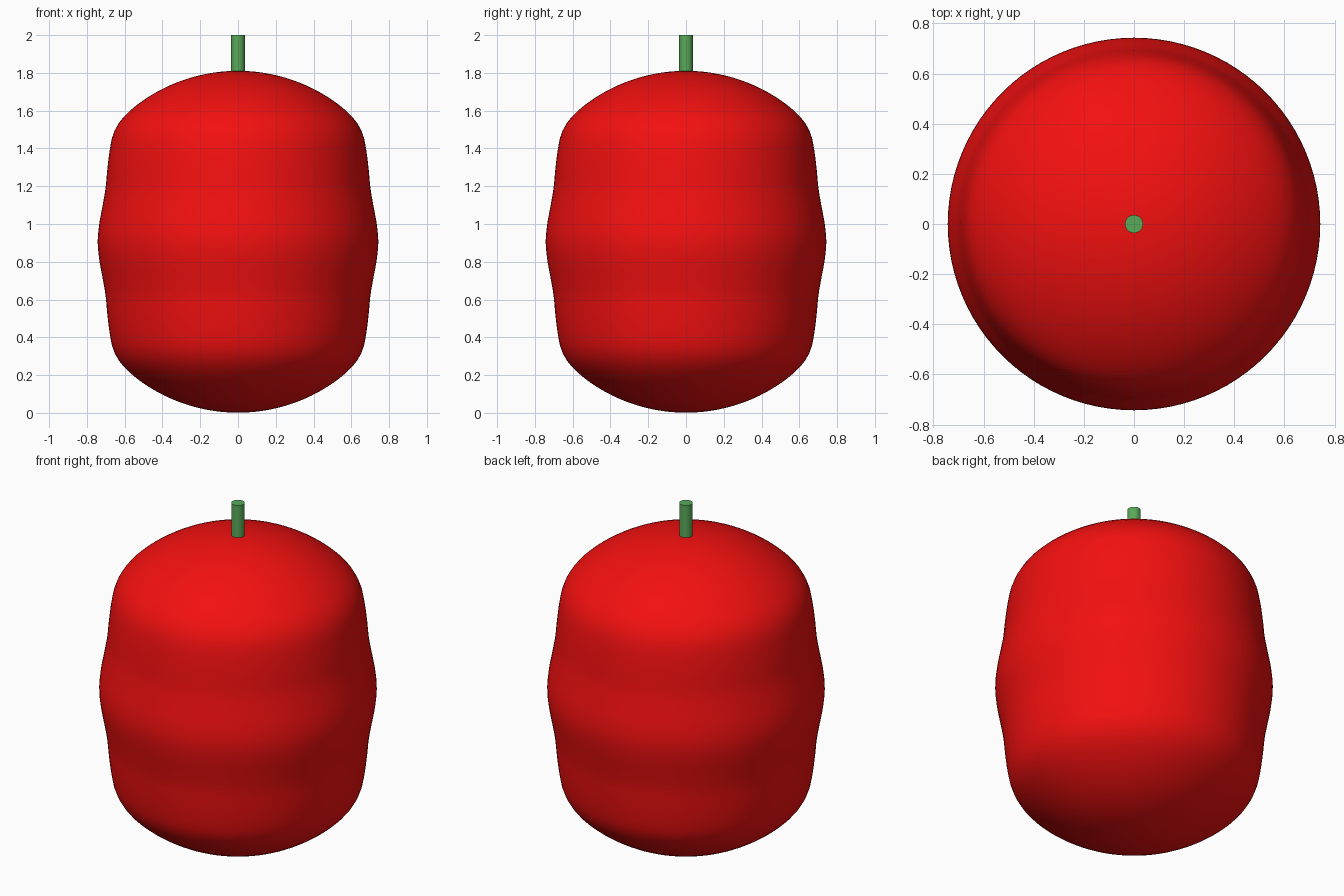
import bpy, bmesh
from math import sin, cos, radians, pi

if "Cube" in bpy.data.objects:
    bpy.data.objects.remove(bpy.data.objects["Cube"])

CENTRE_Z = 0.906
# (latitude in degrees, distance from centre), mirrored for the lower half
HALF = [(0, .743), (7.5, .7405), (15, .742), (22.5, .758), (30, .797),
        (36, .838), (40, .868), (44, .888), (49, .898), (60, .902), (75, .904), (90, .905)]


def radius(lat):
    """Smooth cubic interpolation of the half profile."""
    lat = abs(lat)
    pts = [(-7.5, .7405)] + HALF + [(105, .904)]
    i = next(k for k in range(1, len(pts) - 2) if lat <= pts[k + 1][0])
    (x0, y0), (x1, y1), (x2, y2), (x3, y3) = pts[i - 1:i + 3]
    h = x2 - x1
    t = (lat - x1) / h
    m1, m2 = (y2 - y0) / (x2 - x0) * h, (y3 - y1) / (x3 - x1) * h
    return ((2*t**3 - 3*t**2 + 1) * y1 + (t**3 - 2*t**2 + t) * m1
            + (3*t**2 - 2*t**3) * y2 + (t**3 - t**2) * m2)


def material(name, colour):
    mat = bpy.data.materials.new(name)
    mat.diffuse_color = colour
    mat.use_nodes = True
    mat.node_tree.nodes["Principled BSDF"].inputs["Base Color"].default_value = mat.diffuse_color
    return mat


# Fruit body: profile spun around z
bm = bmesh.new()
verts = []
for k in range(65):
    lat = -90 + 180 * k / 64
    r = radius(lat)
    x = 0 if k in (0, 64) else r * cos(radians(lat))
    verts.append(bm.verts.new((x, 0, CENTRE_Z + r * sin(radians(lat)))))
edges = [bm.edges.new(pair) for pair in zip(verts, verts[1:])]
bmesh.ops.spin(bm, geom=verts + edges, cent=(0, 0, 0), axis=(0, 0, 1),
               angle=2 * pi, steps=96, use_duplicate=False)
bmesh.ops.remove_doubles(bm, verts=bm.verts, dist=0.0005)
bmesh.ops.recalc_face_normals(bm, faces=bm.faces)
for f in bm.faces:
    f.smooth = True
mesh = bpy.data.meshes.new("fruit_body")
bm.to_mesh(mesh)
bm.free()
body = bpy.data.objects.new("fruit_body", mesh)
bpy.context.collection.objects.link(body)
mesh.materials.append(material("red_skin", (0.9, 0.005, 0.005, 1)))

# Stem
bpy.ops.mesh.primitive_cylinder_add(vertices=32, radius=0.036, depth=0.2, location=(0, 0, 1.9))
stem = bpy.context.object
stem.name = "stem"
bpy.ops.object.shade_smooth_by_angle()
stem.data.materials.append(material("green_stem", (0.1, 0.4, 0.1, 1)))
